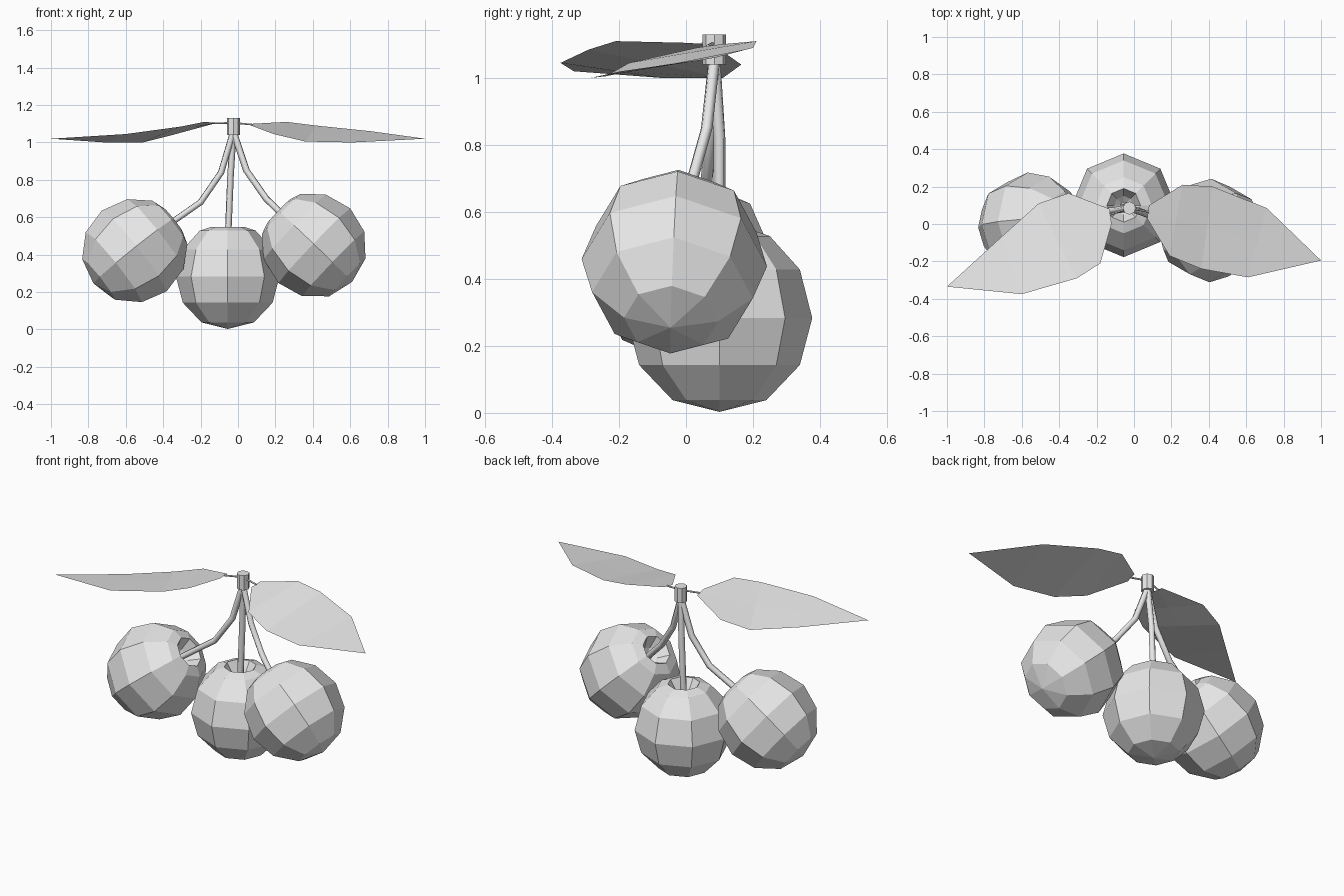
import bpy, bmesh, math
from mathutils import Vector

old = bpy.data.objects.get("Cube")
if old:
    bpy.data.objects.remove(old)

# One plain grey for everything
grey = bpy.data.materials.new("plain_grey")
grey.use_nodes = True
colour = (0.8, 0.8, 0.8, 1)
grey.diffuse_color = colour
grey.node_tree.nodes["Principled BSDF"].inputs["Base Color"].default_value = colour


def add_mesh(name, bm):
    bmesh.ops.recalc_face_normals(bm, faces=bm.faces)
    mesh = bpy.data.meshes.new(name)
    bm.to_mesh(mesh)
    bm.free()
    mesh.materials.append(grey)
    obj = bpy.data.objects.new(name, mesh)
    bpy.context.collection.objects.link(obj)
    return obj


# Radius and height of the fruit outline, from the bottom up into the dimple
FRUIT = [(0, -.28), (.14, -.245), (.24, -.14), (.277, 0), (.24, .145),
         (.15, .245), (.09, .265), (.05, .2), (0, .16)]


def fruit(name, centre, axis):
    bm = bmesh.new()
    verts = [bm.verts.new((r, 0, z)) for r, z in FRUIT]
    edges = [bm.edges.new(pair) for pair in zip(verts, verts[1:])]
    bmesh.ops.spin(bm, geom=verts + edges, axis=(0, 0, 1), cent=(0, 0, 0),
                   angle=math.tau, steps=8)
    bmesh.ops.remove_doubles(bm, verts=bm.verts, dist=0.001)
    obj = add_mesh(name, bm)
    obj.rotation_mode = 'QUATERNION'
    obj.rotation_quaternion = Vector((0, 0, 1)).rotation_difference(axis)
    obj.location = centre


def stalk(name, points, radius):
    curve = bpy.data.curves.new(name, 'CURVE')
    curve.dimensions = '3D'
    curve.bevel_depth = radius
    curve.bevel_resolution = 1
    curve.use_fill_caps = True
    spline = curve.splines.new('POLY')
    spline.points.add(len(points) - 1)
    for p, co in zip(spline.points, points):
        p.co = (*co, 1)
    curve.materials.append(grey)
    obj = bpy.data.objects.new(name, curve)
    bpy.context.collection.objects.link(obj)


def leaf(name, back, front, tip):
    """Two matching edges with a midrib between them, closed at the tip."""
    bm = bmesh.new()
    rows = []
    for a, b in zip(back, front):
        a, b = Vector(a), Vector(b)
        rows.append([bm.verts.new(co) for co in (a, (a + b) / 2, b)])
    for r, s in zip(rows, rows[1:]):
        for i in range(2):
            bm.faces.new((r[i], r[i + 1], s[i + 1], s[i]))
    end = bm.verts.new(tip)
    for i in range(2):
        bm.faces.new((rows[-1][i], rows[-1][i + 1], end))
    add_mesh(name, bm)


# Each fruit hangs from its own bent stalk
hub = Vector((-.025, .085, 1.06))
bunch = {
    "right": ((-.555, 0, .42), (.78, .1, .62), [(-.09, .075, .84), (-.2, .06, .68)]),
    "middle": ((-.055, .1, .283), (0, 0, 1), [(-.04, .1, .82)]),
    "left": ((.408, -.035, .448), (-.72, .04, .69), [(.045, .062, .85), (.15, .02, .7)]),
}
for side, (centre, axis, bends) in bunch.items():
    centre, axis = Vector(centre), Vector(axis).normalized()
    fruit(side + "_fruit", centre, axis)
    stalk(side + "_stalk", [hub, *bends, centre + axis * .17], .018)

# Cap joining the stalks
bm = bmesh.new()
bmesh.ops.create_cone(bm, cap_ends=True, segments=8, radius1=.035, radius2=.035, depth=.09)
cap = add_mesh("stem_cap", bm)
cap.location = (hub.x, hub.y, 1.085)

# Leaves, each on a thin stalk
leaf("left_leaf",
     [(.08, .1, 1.1), (.26, .21, 1.11), (.42, .2, 1.09), (.71, .085, 1.06)],
     [(.07, .03, 1.09), (.19, -.17, 1.045), (.36, -.24, 1.005), (.61, -.285, 1.0)],
     (1, -.195, 1.02))
leaf("right_leaf",
     [(-.13, .08, 1.1), (-.35, .165, 1.04), (-.51, .11, 1.0), (-.71, -.07, 1.0)],
     [(-.12, .0, 1.105), (-.18, -.21, 1.11), (-.305, -.29, 1.085), (-.6, -.375, 1.045)],
     (-1, -.335, 1.02))
top = (hub.x, hub.y, 1.105)
stalk("left_leaf_stalk", [top, (.08, .065, 1.095)], .005)
stalk("right_leaf_stalk", [top, (-.13, .05, 1.102)], .005)
